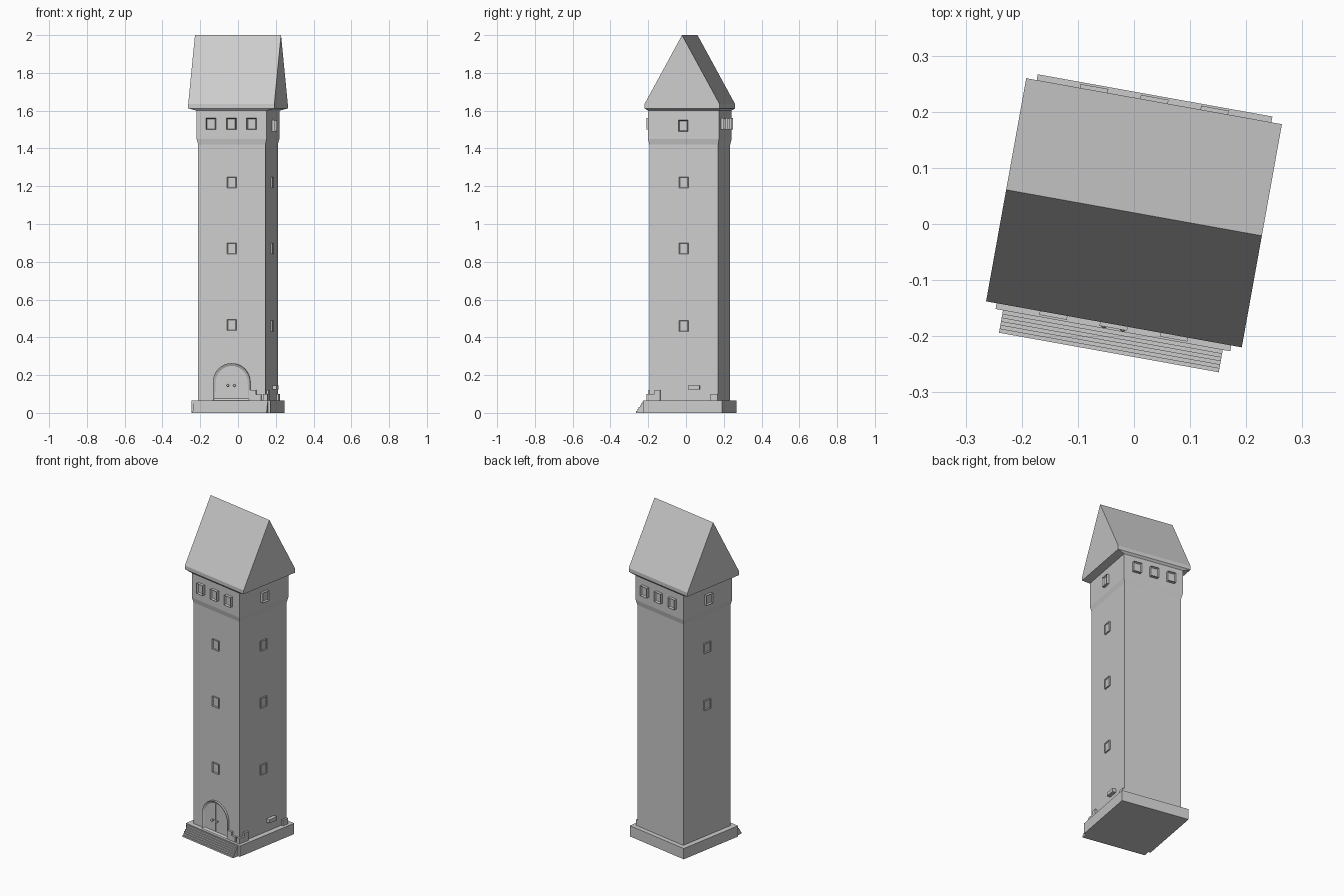
import bpy, bmesh, math
from mathutils import Matrix, Vector

cube = bpy.data.objects.get("Cube")
if cube:
    bpy.data.objects.remove(cube)

stone = bpy.data.materials.new("plain grey stone")
stone.use_nodes = True
GREY = (0.6, 0.6, 0.6, 1)
stone.diffuse_color = GREY
stone.node_tree.nodes["Principled BSDF"].inputs["Base Color"].default_value = GREY

# The whole tower is turned slightly about its upright axis
TURN = Matrix.Translation((0, 0.02, 0)) @ Matrix.Rotation(math.radians(-10.2), 4, 'Z')
HALF_X, HALF_Y = 0.181, 0.185      # shaft
TOP_X, TOP_Y = 0.188, 0.191        # upper storey
BASE, BASE_Z = 0.2125, 0.066       # plinth
FRONT, LEFT, BACK, RIGHT = range(4)


def finish(name, bm, side=FRONT):
    """Turn a part to its side of the tower and make it an object."""
    bmesh.ops.remove_doubles(bm, verts=bm.verts, dist=1e-5)
    bmesh.ops.recalc_face_normals(bm, faces=bm.faces)
    bm.transform(TURN @ Matrix.Rotation(side * math.pi / 2, 4, 'Z'))
    mesh = bpy.data.meshes.new(name)
    bm.to_mesh(mesh)
    bm.free()
    mesh.materials.append(stone)
    obj = bpy.data.objects.new(name, mesh)
    bpy.context.collection.objects.link(obj)
    return obj


def loft(name, levels):
    """Rectangular rings (half x, half y, z) joined from bottom to top."""
    bm = bmesh.new()
    rings = [[bm.verts.new((sx * a, sy * b, z))
              for sx, sy in ((-1, -1), (1, -1), (1, 1), (-1, 1))]
             for a, b, z in levels]
    for low, high in zip(rings, rings[1:]):
        for i in range(4):
            j = (i + 1) % 4
            bm.faces.new((low[i], low[j], high[j], high[i]))
    bm.faces.new(rings[0][::-1])
    bm.faces.new(rings[-1])
    return finish(name, bm)


def box(name, x0, x1, y0, y1, z0, z1, side=FRONT):
    bm = bmesh.new()
    bmesh.ops.create_cube(bm, size=1)
    bm.transform(Matrix.Translation(((x0 + x1) / 2, (y0 + y1) / 2, (z0 + z1) / 2))
                 @ Matrix.Diagonal((x1 - x0, y1 - y0, z1 - z0, 1)))
    return finish(name, bm, side)


def panel(name, outline, wall, out, border, recess, side=FRONT):
    """Raised outline on a wall with a sunken middle."""
    bm = bmesh.new()
    back = [bm.verts.new((x, -wall + 0.005, z)) for x, z in outline]
    face = bm.faces.new(back)
    front = bmesh.ops.extrude_face_region(bm, geom=[face])["geom"]
    verts = [v for v in front if isinstance(v, bmesh.types.BMVert)]
    bmesh.ops.translate(bm, verts=verts, vec=(0, -out - 0.005, 0))
    bmesh.ops.recalc_face_normals(bm, faces=bm.faces)
    face = min(bm.faces, key=lambda f: f.calc_center_median().y)
    bmesh.ops.inset_individual(bm, faces=[face], thickness=border)
    bmesh.ops.translate(bm, verts=face.verts[:], vec=(0, recess, 0))
    return finish(name, bm, side)


def window(name, x, z, wall, out, side):
    w, h = 0.025, 0.03
    outline = [(x - w, z - h), (x + w, z - h), (x + w, z + h), (x - w, z + h)]
    panel(name, outline, wall, out, 0.006, out * 0.6, side)


# Plinth, shaft with flared upper storey, and gabled roof with fascia
loft("plinth", [(BASE, BASE, 0), (BASE, BASE, BASE_Z)])
loft("tower_shaft", [(HALF_X, HALF_Y, BASE_Z), (HALF_X, HALF_Y, 1.42),
                     (TOP_X, TOP_Y, 1.45), (TOP_X, TOP_Y, 1.6)])
loft("gable_roof", [(TOP_X, TOP_Y, 1.6), (0.2315, 0.202, 1.612),
                    (0.2315, 0.202, 1.635), (0.2315, 0, 2.0)])

# Entrance steps
STEPS = 6
for i in range(STEPS):
    box("entrance_step", -0.199, 0.199, -0.253 + 0.04 * i / STEPS, -BASE + 0.01,
        0.06 * i / STEPS, 0.06 * (i + 1) / STEPS)

# Windows of the upper storey
for side in (FRONT, BACK):
    for x in (-0.109, 0, 0.109):
        window("upper_window", x, 1.53, TOP_Y, 0.018, side)
for side in (LEFT, RIGHT):
    window("upper_side_window", 0, 1.52, TOP_X, 0.016, side)

# Windows of the shaft; one side lacks the lowest
for side, wall, heights in ((FRONT, HALF_Y, (0.465, 0.87, 1.22)),
                            (LEFT, HALF_X, (0.46, 0.87, 1.22)),
                            (RIGHT, HALF_X, (0.87, 1.22))):
    for z in heights:
        window("shaft_window", 0, z, wall, 0.008, side)

# Arched double door with seam and handles
R, SPRING = 0.1, 0.163
arch = [(-R, BASE_Z), (R, BASE_Z)]
arch += [(R * math.cos(math.pi * i / 16), SPRING + R * math.sin(math.pi * i / 16))
         for i in range(17)]
panel("arched_door", arch, HALF_Y, 0.012, 0.014, 0.008)
box("door_seam", -0.002, 0.002, -HALF_Y - 0.009, -HALF_Y, 0.08, 0.249)
for x in (-0.017, 0.017):
    bm = bmesh.new()
    bmesh.ops.create_uvsphere(bm, u_segments=10, v_segments=6, radius=0.007)
    bm.transform(Matrix.Translation((x, -HALF_Y - 0.02, 0.145)))
    finish("door_handle", bm)
    box("handle_stem", x - 0.003, x + 0.003, -HALF_Y - 0.018, -HALF_Y, 0.142, 0.148)

# Corner stones at the foot of the shaft, and a small ledge
OUT = 0.012
box("front_stone", 0.095, 0.132, -HALF_Y - OUT, -HALF_Y, BASE_Z, 0.12)
box("front_low_stone", 0.132, 0.16, -HALF_Y - OUT, -HALF_Y, BASE_Z, 0.098)
box("corner_stone", 0.17, HALF_X + OUT, -HALF_Y - OUT, -0.155, BASE_Z, 0.1)
box("side_stone", HALF_X, HALF_X + OUT, -0.155, -0.125, BASE_Z, 0.12)
box("back_corner_stone", 0.17, HALF_X + OUT, 0.145, HALF_Y, BASE_Z, 0.1)
box("side_ledge", HALF_X, HALF_X + 0.022, 0.027, 0.088, 0.123, 0.145)
